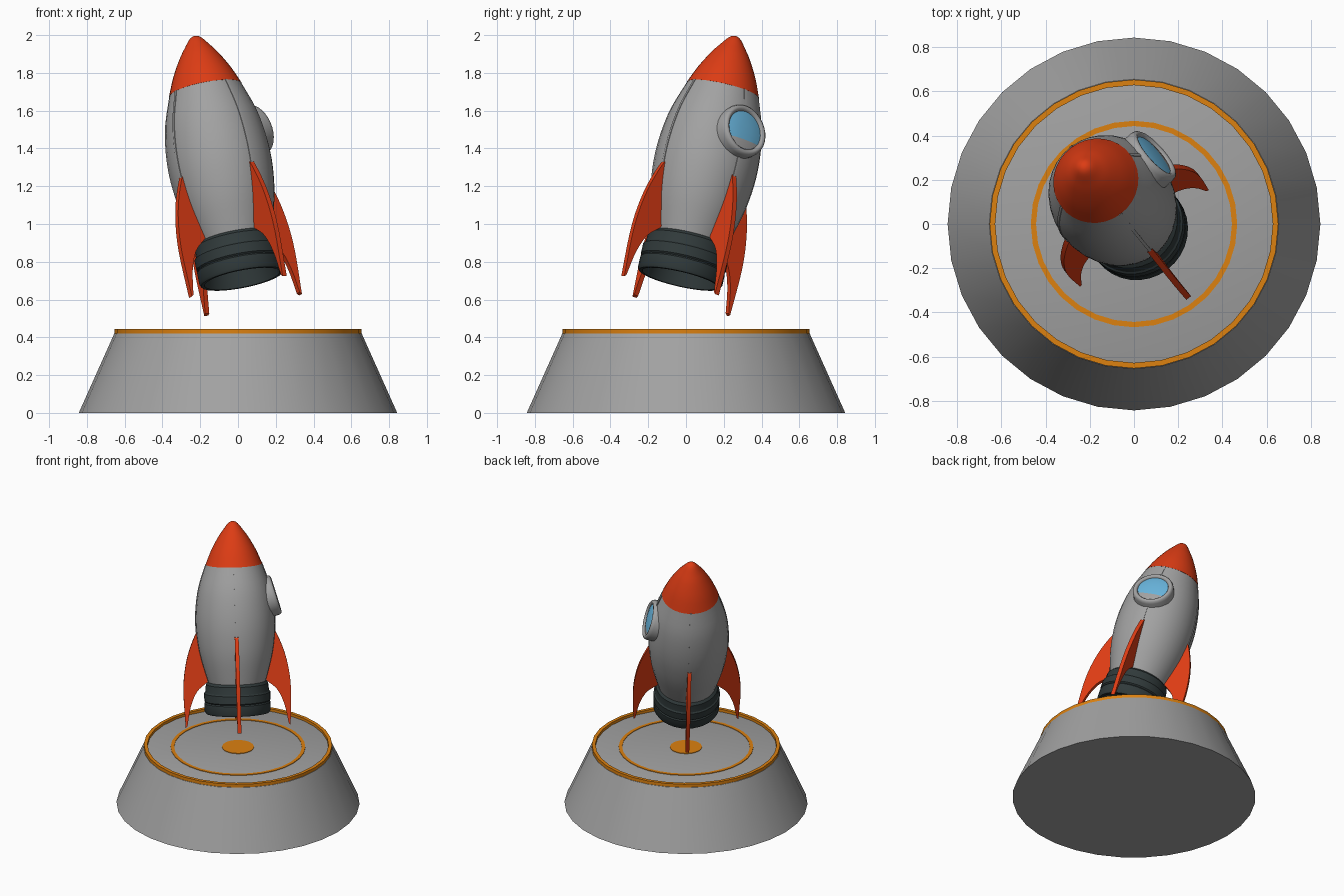
import bpy, bmesh, math
from mathutils import Matrix, Vector

if "Cube" in bpy.data.objects:
    bpy.data.objects.remove(bpy.data.objects["Cube"])


def material(name, rgb):
    m = bpy.data.materials.new(name)
    m.diffuse_color = (*rgb, 1)
    m.use_nodes = True
    m.node_tree.nodes["Principled BSDF"].inputs["Base Color"].default_value = m.diffuse_color
    return m


GREY = material("grey", (0.36, 0.36, 0.36))
RED = material("red", (0.72, 0.045, 0.007))
ORANGE = material("orange", (0.72, 0.22, 0.005))
DARK = material("dark_slate", (0.03, 0.042, 0.043))
BLUE = material("window_blue", (0.14, 0.46, 0.72))


def finish(bm, name, mats, mat=Matrix(), angle=35):
    bmesh.ops.recalc_face_normals(bm, faces=bm.faces)
    me = bpy.data.meshes.new(name)
    bm.to_mesh(me)
    bm.free()
    me.transform(mat)
    for m in mats:
        me.materials.append(m)
    ob = bpy.data.objects.new(name, me)
    bpy.context.collection.objects.link(ob)
    bpy.ops.object.select_all(action='DESELECT')
    ob.select_set(True)
    bpy.context.view_layer.objects.active = ob
    bpy.ops.object.shade_smooth_by_angle(angle=math.radians(angle))
    return ob


def spline(pts, n=4):
    """Catmull-Rom through 2D points."""
    p = [Vector(q) for q in pts]
    p = [2 * p[0] - p[1]] + p + [2 * p[-1] - p[-2]]
    out = []
    for i in range(1, len(p) - 2):
        a, b, c, d = p[i - 1:i + 3]
        for k in range(n):
            t = k / n
            out.append(0.5 * (2 * b + (c - a) * t + (2 * a - 5 * b + 4 * c - d) * t * t
                              + (3 * b - a - 3 * c + d) * t ** 3))
    return [tuple(v) for v in out] + [tuple(pts[-1])]


def lathe(profile, seg=32, closed=False):
    """Spin (radius, height) points about local z."""
    bm = bmesh.new()
    pts = list(profile) + ([profile[0]] if closed else [])
    vs = [bm.verts.new((r, 0, z)) for r, z in pts]
    es = [bm.edges.new(e) for e in zip(vs, vs[1:])]
    bmesh.ops.spin(bm, geom=vs + es, cent=(0, 0, 0), axis=(0, 0, 1),
                   angle=2 * math.pi, steps=seg, use_merge=False)
    bmesh.ops.remove_doubles(bm, verts=bm.verts, dist=1e-5)
    bmesh.ops.dissolve_degenerate(bm, edges=bm.edges, dist=1e-6)
    return bm


def plate(outline, thick):
    """Extrude an (r, z) outline across local y."""
    bm = bmesh.new()
    f = bm.faces.new([bm.verts.new((r, -thick / 2, z)) for r, z in outline])
    ex = bmesh.ops.extrude_face_region(bm, geom=[f])
    bmesh.ops.translate(bm, vec=(0, thick, 0),
                        verts=[g for g in ex['geom'] if isinstance(g, bmesh.types.BMVert)])
    return bm


# launch pad with raised rim and painted markings
finish(lathe([(0, 0), (0.843, 0), (0.655, 0.42), (0.64, 0.425), (0, 0.425)]), "launch_pad", [GREY])
finish(lathe([(0.628, 0.415), (0.653, 0.415), (0.653, 0.445), (0.628, 0.445)], closed=True),
       "pad_rim", [ORANGE])
finish(lathe([(0.443, 0.422), (0.467, 0.422), (0.467, 0.429), (0.443, 0.429)], closed=True),
       "pad_ring", [ORANGE])
finish(lathe([(0, 0.422), (0.11, 0.422), (0.11, 0.429), (0, 0.429)]), "pad_centre", [ORANGE])

# rocket frame: n along the tilted axis, u1 towards the front fin
base = Vector((0.022, -0.034, 0.71))
n = Vector((-0.195, 0.23, 1)).normalized()
u1 = Vector((0.6, -0.8, 0))
u1 = (u1 - n * u1.dot(n)).normalized()
u2 = n.cross(u1)


def frame(x, y, z, o):
    m = Matrix((x, y, z)).transposed().to_4x4()
    m.translation = o
    return m


R = frame(u1, u2, n, base)

# hull and nose
hull = spline([(0.195, 0.2), (0.224, 0.3), (0.25, 0.4), (0.267, 0.5), (0.276, 0.62),
               (0.27, 0.75), (0.246, 0.89), (0.194, 1.045)], 3)
finish(lathe([(0, 0.2)] + hull), "hull", [GREY], R)
nose = spline([(0.196, 1.043), (0.155, 1.14), (0.105, 1.23), (0.066, 1.285), (0.035, 1.325),
               (0.015, 1.339), (0, 1.342)], 3)
finish(lathe([(0, 1.043)] + nose), "nose_cone", [RED], R)

# hollow engine nozzle with stepped bands
finish(lathe([(0, 0.13), (0.18, 0.11), (0.203, 0.0), (0.221, 0.0), (0.229, 0.014), (0.229, 0.072),
              (0.222, 0.08), (0.23, 0.088), (0.23, 0.142), (0.222, 0.15), (0.22, 0.158),
              (0.216, 0.205), (0.2, 0.222), (0, 0.222)]), "engine_nozzle", [DARK], R, 30)

# fins and hull seams, four around the axis
outer = spline([(0.25, 0.585), (0.277, 0.56), (0.33, 0.43), (0.362, 0.29), (0.373, 0.14), (0.364, -0.095)])
inner = spline([(0.352, -0.085), (0.325, 0.05), (0.278, 0.155), (0.205, 0.22)])
seam = [(r + 0.003, z) for r, z in hull]
seam += [(r - 0.015, z) for r, z in reversed(hull)]
for i, side in enumerate(("front", "right", "back", "left")):
    M = R @ Matrix.Rotation(i * math.pi / 2, 4, 'Z')
    finish(plate(outer + inner + [(0.19, 0.3), (0.22, 0.45)], 0.027), side + "_fin", [RED], M)
    finish(plate(seam, 0.014), side + "_seam", [GREY], M)

# porthole above the right fin, facing slightly upwards
a = math.radians(16)
wn = u2 * math.cos(a) + n * math.sin(a)
wy = n * math.cos(a) - u2 * math.sin(a)
W = frame(wy.cross(wn), wy, wn, base + n * 0.82 + u2 * 0.288)
finish(lathe([(0.143, -0.12), (0.143, -0.025), (0.138, -0.008), (0.128, 0.0), (0.117, -0.002),
              (0.108, -0.012), (0.106, -0.12)], closed=True), "porthole_frame", [GREY], W, 50)
bm = lathe([(0.107, -0.03), (0.107, -0.013), (0.08, -0.007), (0.04, -0.003), (0, -0.002)])
bmesh.ops.bisect_plane(bm, geom=bm.verts[:] + bm.edges[:] + bm.faces[:],
                       plane_co=(0, -0.058, 0), plane_no=(0, 1, 0))
for f in bm.faces:
    f.material_index = 1 if f.calc_center_median().y < -0.058 else 0
finish(bm, "porthole_glass", [BLUE, GREY], W)
